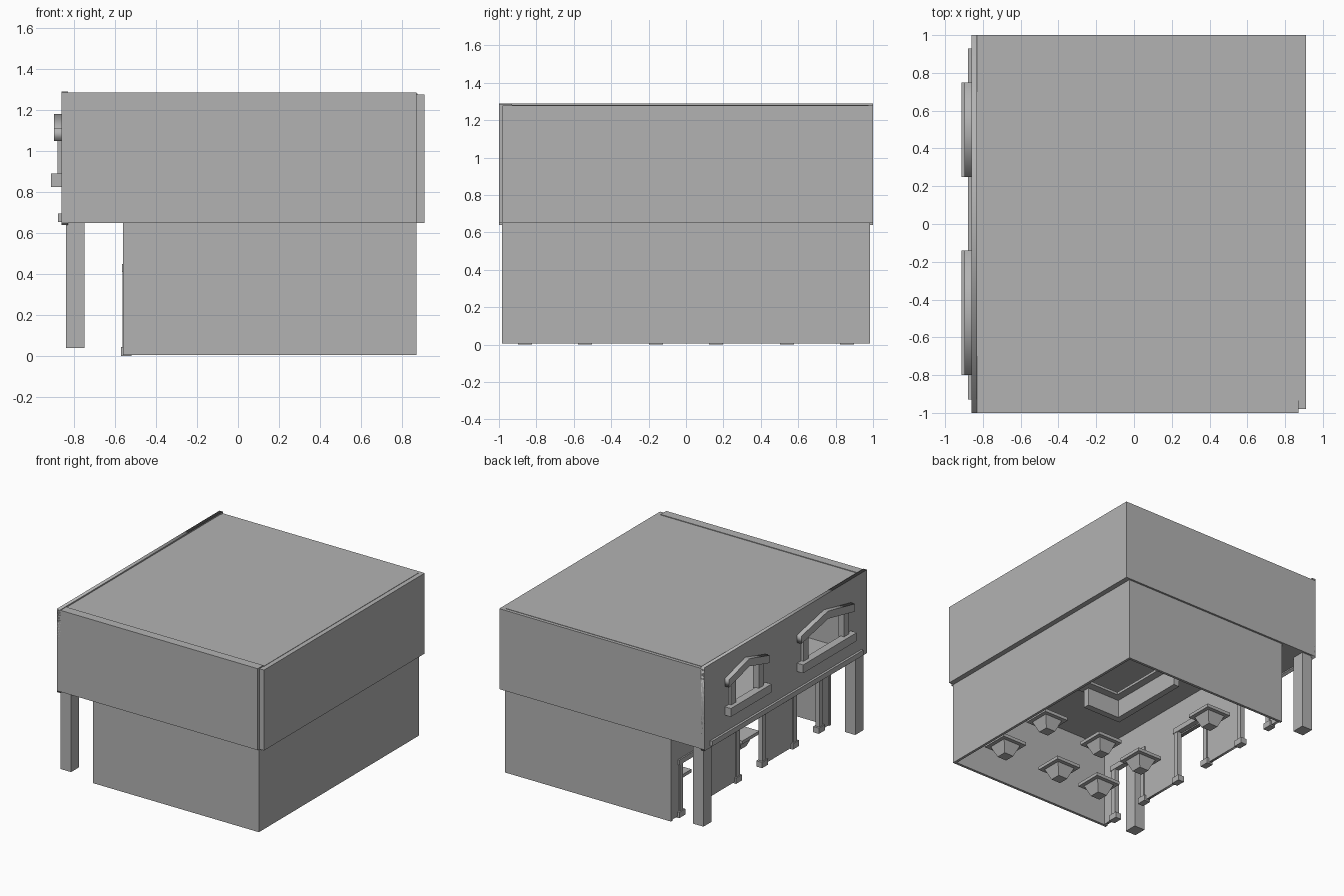
import bpy
from mathutils import Matrix

cube = bpy.data.objects.get("Cube")
if cube:
    bpy.data.objects.remove(cube, do_unlink=True)

grey = bpy.data.materials.new("plain_grey")
grey.use_nodes = True
colour = (0.45, 0.45, 0.45, 1)
grey.diffuse_color = colour
grey.node_tree.nodes["Principled BSDF"].inputs["Base Color"].default_value = colour


def add(name, mesh):
    ob = bpy.data.objects.new(name, mesh)
    mesh.materials.clear()
    mesh.materials.append(grey)
    bpy.context.collection.objects.link(ob)
    return ob


def frustum(name, bottom, top, z0, z1):
    """Block between two rectangles given as (x0, x1, y0, y1)."""
    verts = []
    for (x0, x1, y0, y1), z in ((bottom, z0), (top, z1)):
        verts += [(x0, y0, z), (x1, y0, z), (x1, y1, z), (x0, y1, z)]
    faces = [(3, 2, 1, 0), (4, 5, 6, 7)]
    for i in range(4):
        j = (i + 1) % 4
        faces.append((i, j, j + 4, i + 4))
    mesh = bpy.data.meshes.new(name)
    mesh.from_pydata(verts, [], faces)
    return add(name, mesh)


def box(name, x0, x1, y0, y1, z0, z1):
    rect = (x0, x1, y0, y1)
    return frustum(name, rect, rect, z0, z1)


def panel(name, x0, x1, outlines):
    """Upright slab across x from (y, z) outlines; later outlines are holes."""
    curve = bpy.data.curves.new(name, "CURVE")
    curve.dimensions = "2D"
    curve.fill_mode = "BOTH"
    curve.extrude = (x1 - x0) / 2
    for outline in outlines:
        spline = curve.splines.new("POLY")
        spline.points.add(len(outline) - 1)
        for point, (y, z) in zip(spline.points, outline):
            point.co = (y, z, 0, 1)
        spline.use_cyclic_u = True
    helper = bpy.data.objects.new(name + "_outline", curve)
    bpy.context.collection.objects.link(helper)
    bpy.context.view_layer.update()
    graph = bpy.context.evaluated_depsgraph_get()
    mesh = bpy.data.meshes.new_from_object(helper.evaluated_get(graph))
    bpy.data.objects.remove(helper, do_unlink=True)
    mid = (x0 + x1) / 2
    mesh.transform(Matrix(((0, 0, 1, mid), (1, 0, 0, 0), (0, 1, 0, 0), (0, 0, 0, 1))))
    return add(name, mesh)


# Lower storey: thin walls open underneath
box("lower_front_wall", -0.56, 0.87, -0.985, -0.965, 0.005, 0.65)
box("lower_back_wall", -0.56, 0.87, 0.965, 0.985, 0.005, 0.65)
box("lower_side_wall", 0.85, 0.87, -0.965, 0.965, 0.005, 0.65)

# Lower facade with three doorways
DOOR_TOP = 0.43
doors = [(-0.86, -0.54), (-0.16, 0.16), (0.54, 0.86)]
outline = [(-0.965, 0.01)]
for a, b in doors:
    outline += [(a, 0.01), (a, DOOR_TOP), (b, DOOR_TOP), (b, 0.01)]
outline += [(0.965, 0.01), (0.965, 0.65), (-0.965, 0.65)]
panel("lower_facade", -0.555, -0.535, [outline])

# Door frames: jambs, feet and lintels
for a, b in doors:
    for y in (a, b):
        box("door_jamb", -0.563, -0.527, y - 0.02, y + 0.02, 0.04, DOOR_TOP)
        box("door_foot", -0.57, -0.52, y - 0.037, y + 0.037, 0, 0.045)
    box("door_lintel", -0.566, -0.524, a - 0.03, b + 0.03, DOOR_TOP - 0.02, DOOR_TOP + 0.02)

# Porch posts
for y in (-0.935, 0.935):
    box("porch_post", -0.84, -0.75, y - 0.05, y + 0.05, 0.04, 0.65)

# Upper storey shell
box("upper_floor", -0.84, 0.87, -0.98, 0.98, 0.65, 0.665)
box("upper_front_wall", -0.86, 0.87, -1, -0.93, 0.65, 1.285)
box("upper_back_wall", -0.86, 0.91, 0.97, 1, 0.65, 1.277)
box("upper_side_wall", 0.87, 0.91, -0.98, 0.97, 0.65, 1.277)
box("roof", -0.84, 0.875, -0.935, 0.975, 1.25, 1.28)

# Upper facade with two gabled windows
windows = [(0.5, 0.25), (-0.47, 0.33)]


def window_hole(mid, half):
    h = half - 0.1
    return [(mid - h, 0.87), (mid + h, 0.87), (mid + h, 1.07), (mid, 1.13), (mid - h, 1.07)]


wall = [(-1, 0.64), (1, 0.64), (1, 1.29), (-1, 1.29)]
panel("upper_facade", -0.86, -0.83, [wall] + [window_hole(m, h) for m, h in windows])
box("facade_base_strip", -0.878, -0.86, -0.93, 0.93, 0.655, 0.695)

# Window sills, jambs and gabled hoods
for mid, half in windows:
    a, b = mid - half, mid + half
    box("window_sill", -0.912, -0.85, a, b, 0.825, 0.89)
    for s in (-1, 1):
        y = mid + s * (half - 0.08)
        box("window_jamb", -0.88, -0.83, y - 0.03, y + 0.03, 0.88, 1.09)
    hood = [(a, 1.05), (mid, 1.12), (b, 1.05), (b, 1.11), (mid, 1.18), (a, 1.11)]
    panel("window_hood", -0.897, -0.85, [hood])


# Tables: square top on a tapering base
def square(x, y, r):
    return (x - r, x + r, y - r, y + r)


spots = [(x, y) for x in (0.6, 0.095, -0.275) for y in (-0.72, -0.255)]
for x, y in spots + [(-0.25, 0.545)]:
    frustum("table_base", square(x, y, 0.04), square(x, y, 0.075), 0.04, 0.125)
    frustum("table_top", square(x, y, 0.105), square(x, y, 0.105), 0.125, 0.15)

# Corner counter
for x0, x1, y0, y1 in ((0.29, 0.62, 0.18, 0.23), (0.29, 0.34, 0.23, 0.85)):
    box("counter_body", x0, x1, y0, y1, 0.04, 0.18)
    box("counter_top", x0 - 0.02, x1 + 0.06, y0 - 0.02, y1 + 0.06, 0.18, 0.2)
